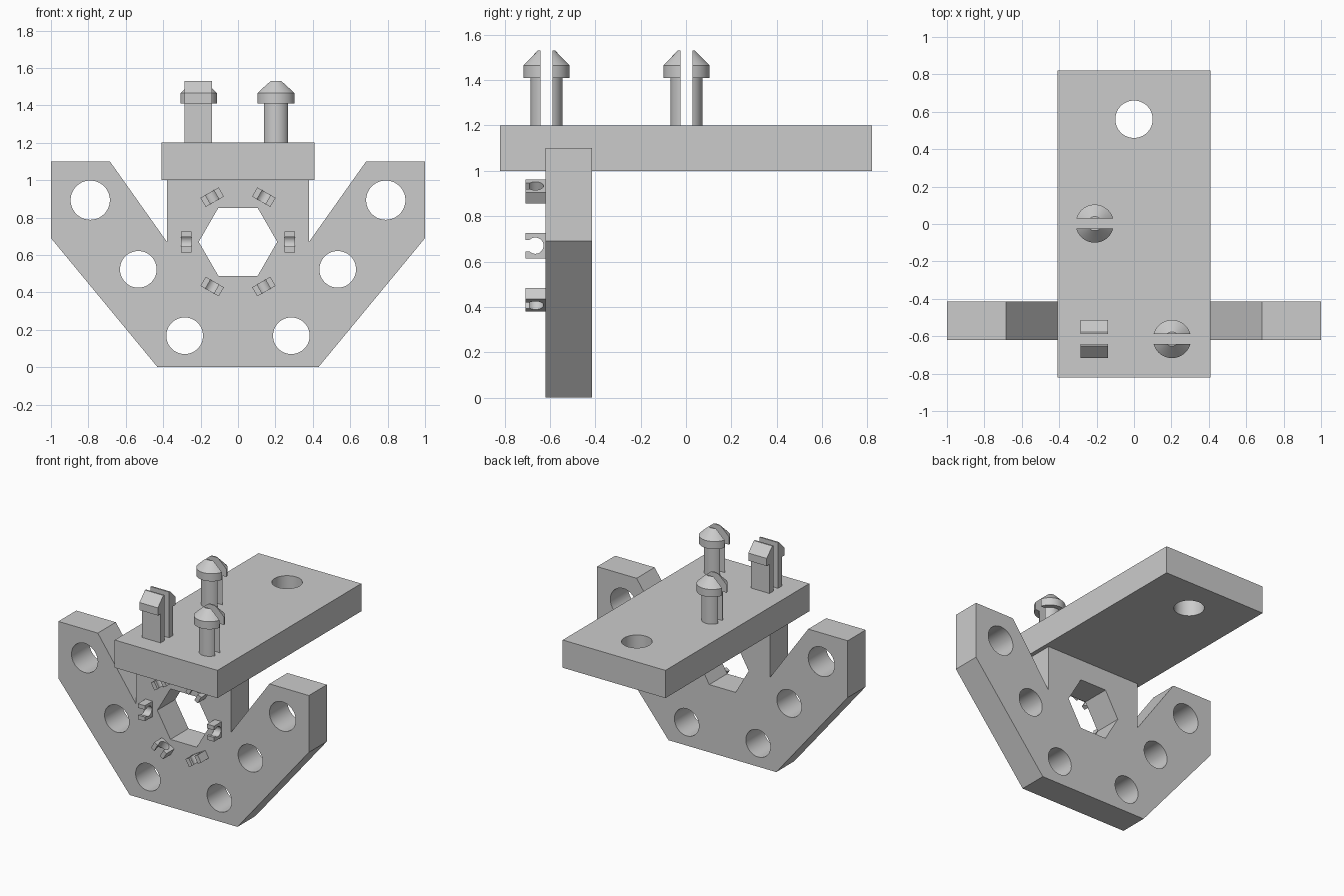
import bpy, bmesh, math
from mathutils import Vector, Matrix

cube = bpy.data.objects.get("Cube")
if cube:
    bpy.data.objects.remove(cube)

grey = bpy.data.materials.new("light grey plastic")
grey.use_nodes = True
COLOUR = (0.6, 0.6, 0.6, 1)
grey.diffuse_color = COLOUR
grey.node_tree.nodes["Principled BSDF"].inputs["Base Color"].default_value = COLOUR

X, Y, Z = Vector((1, 0, 0)), Vector((0, 1, 0)), Vector((0, 0, 1))
FRONT, BACK = -0.62, -0.415     # faces of the upright plate
HUB = 0.67                      # height of the hexagon's centre
DECK = 1.2                      # top of the deck


def finish(name, bm):
    bmesh.ops.recalc_face_normals(bm, faces=bm.faces)
    mesh = bpy.data.meshes.new(name)
    bm.to_mesh(mesh)
    bm.free()
    mesh.materials.append(grey)
    obj = bpy.data.objects.new(name, mesh)
    bpy.context.collection.objects.link(obj)
    return obj


def prism(name, outline, origin, u, v, depth):
    """Extrude a 2D outline, drawn on axes u and v, along depth."""
    bm = bmesh.new()
    face = bm.faces.new([bm.verts.new(origin + u * a + v * b) for a, b in outline])
    ext = bmesh.ops.extrude_face_region(bm, geom=[face], use_keep_orig=True)
    moved = [g for g in ext["geom"] if isinstance(g, bmesh.types.BMVert)]
    bmesh.ops.translate(bm, verts=moved, vec=depth)
    return finish(name, bm)


def ring(radius, sides, cx=0, cy=0):
    return [(cx + radius * math.cos(math.tau * i / sides),
             cy + radius * math.sin(math.tau * i / sides)) for i in range(sides)]


def select(obj):
    bpy.ops.object.select_all(action='DESELECT')
    obj.select_set(True)
    bpy.context.view_layer.objects.active = obj


def cut(obj, cutter):
    mod = obj.modifiers.new("cut", 'BOOLEAN')
    mod.operation, mod.solver, mod.object = 'DIFFERENCE', 'EXACT', cutter
    select(obj)
    bpy.ops.object.modifier_apply(modifier=mod.name)
    bpy.data.objects.remove(cutter)


def smooth(obj):
    select(obj)
    bpy.ops.object.shade_smooth_by_angle(angle=math.radians(30))


# Upright plate: winged outline with a neck under the deck
half = [(0.43, 0), (1, 0.69), (1, 1.1), (0.685, 1.1), (0.38, HUB), (0.38, 1)]
outline = half + [(-x, z) for x, z in reversed(half)]
plate = prism("upright_plate", outline, Y * FRONT, X, Z, Y * (BACK - FRONT))

# Hexagonal hub opening and six round holes
openings = [ring(0.21, 6, 0, HUB)]
for side in (-1, 1):
    for x, z, r in ((0.79, 0.893, 0.105), (0.533, 0.523, 0.098), (0.285, 0.168, 0.098)):
        openings.append(ring(r, 48, side * x, z))
for shape in openings:
    cut(plate, prism("hole_cutter", shape, Y * (FRONT - 0.1), X, Z, Y * 0.4))
smooth(plate)

# Deck with one round hole near the back
deck = prism("deck", [(-0.41, -0.82), (0.41, -0.82), (0.41, 0.82), (-0.41, 0.82)],
             Z, X, Y, Z * (DECK - 1))
cut(deck, prism("hole_cutter", ring(0.1, 48, 0, 0.56), Z * 0.9, X, Y, Z * 0.5))
smooth(deck)

# Split snap pegs: shared side profile (radius, height above the deck)
GAP = 0.027
profile = [(0.07, 0), (0.07, 0.21), (0.102, 0.21), (0.102, 0.265), (0.038, 0.33)]


def round_peg(name, x, y):
    bm = bmesh.new()
    points = [(0, 0)] + profile + [(0, profile[-1][1])]
    verts = [bm.verts.new((r, 0, h)) for r, h in points]
    edges = [bm.edges.new(pair) for pair in zip(verts, verts[1:])]
    bmesh.ops.spin(bm, geom=verts + edges, cent=(0, 0, 0), axis=Z,
                   angle=math.tau, steps=48)
    bmesh.ops.remove_doubles(bm, verts=bm.verts, dist=0.0005)
    bmesh.ops.transform(bm, matrix=Matrix.Translation((x, y, DECK)), verts=bm.verts)
    peg = finish(name, bm)
    slot = [(-0.2, -GAP), (0.2, -GAP), (0.2, GAP), (-0.2, GAP)]
    cut(peg, prism("slot_cutter", slot, Vector((x, y, DECK - 0.1)), X, Y, Z * 0.6))
    smooth(peg)


round_peg("front_round_peg", 0.203, -0.615)
round_peg("middle_round_peg", -0.21, 0.002)

# Square peg made of two facing prongs
prong = [(GAP, 0)] + profile + [(GAP, profile[-1][1])]
for side, label in ((-1, "front"), (1, "back")):
    prism("square_peg_%s_prong" % label, prong,
          Vector((-0.285, -0.615, DECK)), Y * side, Z, X * 0.147)

# Six C-shaped clips around the hub, opening forwards
L, H, R, MOUTH = 0.056, 0.087, 0.036, 0.026
start = math.asin(MOUTH / R)
arc = [start + (math.tau - 2 * start) * i / 20 for i in range(21)]
bore = [(R * math.sin(a), 0.044 + R * math.cos(a)) for a in arc]
clip = [(-MOUTH, H), (-L, H), (-L, 0), (L, 0), (L, H), (MOUTH, H)] + bore
for i in range(6):
    a = math.radians(60 * i)
    radial = X * math.cos(a) + Z * math.sin(a)
    tangent = Z * math.cos(a) - X * math.sin(a)
    origin = Y * FRONT + Z * HUB + radial * 0.248
    smooth(prism("hub_clip_%d" % (i + 1), clip, origin, tangent, -Y, radial * 0.056))
